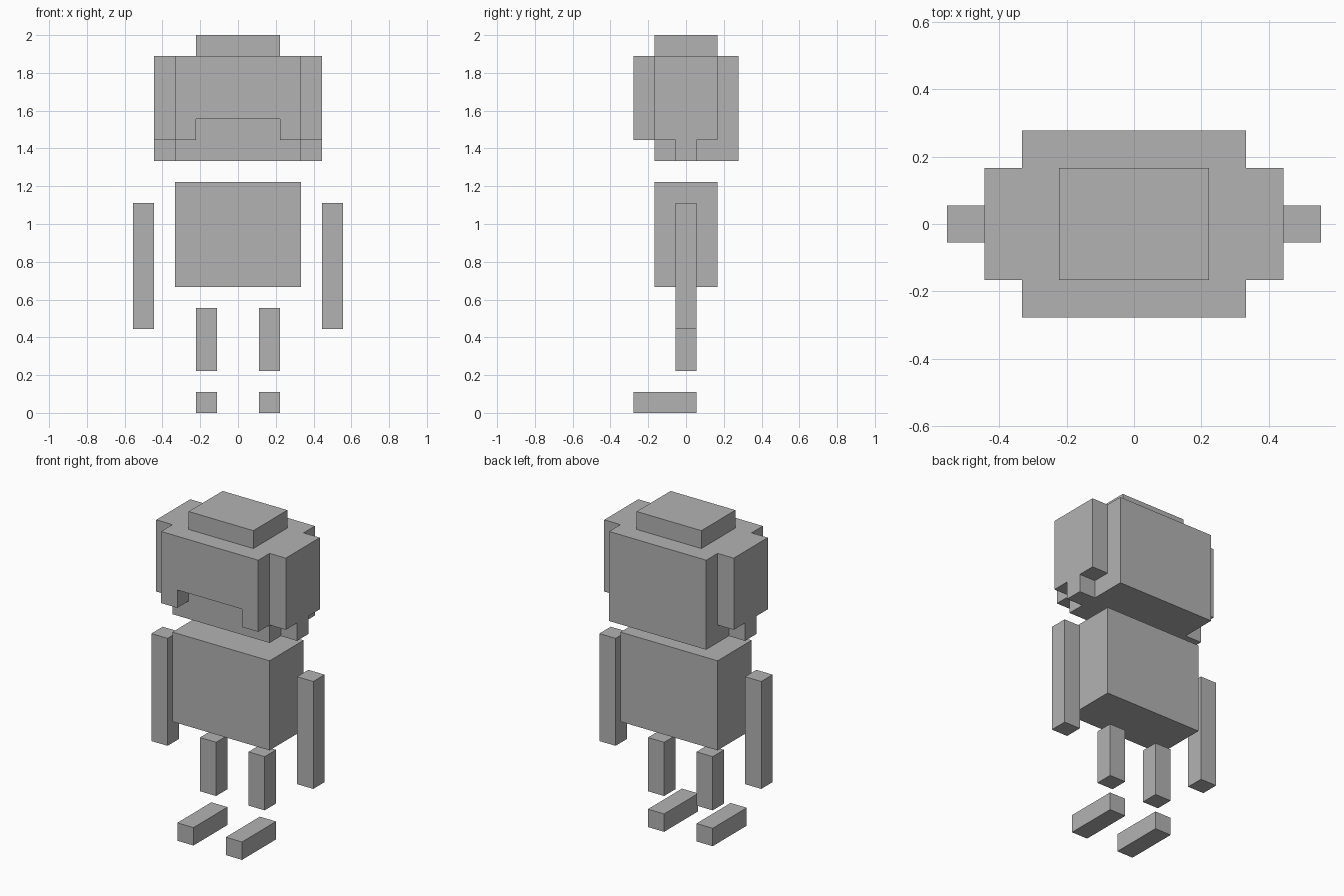
import bpy
import bmesh
from math import radians
from mathutils import Vector

U = 1 / 9  # one block of the design grid

cube = bpy.data.objects.get("Cube")
if cube:
    bpy.data.objects.remove(cube, do_unlink=True)

grey = bpy.data.materials.new("plain grey")
grey.use_nodes = True
colour = (0.45, 0.45, 0.45, 1)
grey.diffuse_color = colour
grey.node_tree.nodes["Principled BSDF"].inputs["Base Color"].default_value = colour


def block_shape(name, *boxes):
    """Fuse boxes (x, y, z ranges in blocks) into one clean outer skin."""
    cells = {(x, y, z) for xs, ys, zs in boxes
             for x in range(*xs) for y in range(*ys) for z in range(*zs)}
    bm = bmesh.new()
    for cell in cells:
        for axis in range(3):
            for side in (-1, 1):
                step = [0, 0, 0]
                step[axis] = side
                if tuple(c + s for c, s in zip(cell, step)) in cells:
                    continue
                normal = Vector(step)
                a = Vector([float(i == (axis + 1) % 3) for i in range(3)])
                b = normal.cross(a)
                # block centres in y fall on whole numbers
                mid = Vector(cell) + Vector((0.5, 0, 0.5)) + normal / 2
                corners = (-a - b, a - b, a + b, b - a)
                bm.faces.new([bm.verts.new((mid + c / 2) * U) for c in corners])
    bmesh.ops.remove_doubles(bm, verts=bm.verts, dist=U / 100)
    bmesh.ops.dissolve_limit(bm, angle_limit=radians(1),
                             verts=bm.verts, edges=bm.edges)
    bmesh.ops.recalc_face_normals(bm, faces=bm.faces)
    mesh = bpy.data.meshes.new(name)
    bm.to_mesh(mesh)
    bm.free()
    mesh.materials.append(grey)
    obj = bpy.data.objects.new(name, mesh)
    bpy.context.collection.objects.link(obj)


def pair(name, xs, ys, zs):
    """Make a left part and its mirrored right twin."""
    block_shape("left_" + name, (xs, ys, zs))
    block_shape("right_" + name, ((-xs[1], -xs[0]), ys, zs))


WIDE, DEEP, THIN = (-3, 3), (-1, 2), (0, 1)

# Head: core, back panel, top cap, notched face panel, side panels with tabs
head = [
    (WIDE, DEEP, (12, 17)),
    (WIDE, (2, 3), (12, 17)),
    ((-2, 2), DEEP, (17, 18)),
    (WIDE, (-2, -1), (14, 17)),
]
for xs in ((-3, -2), (2, 3)):
    head.append((xs, (-2, -1), (13, 14)))
for xs in ((-4, -3), (3, 4)):
    head.append((xs, DEEP, (13, 17)))
    head.append((xs, THIN, (12, 13)))
block_shape("head", *head)

# Torso and floating limbs
block_shape("torso", (WIDE, DEEP, (6, 11)))
pair("arm", (4, 5), THIN, (4, 10))
pair("leg", (1, 2), THIN, (2, 5))
pair("foot", (1, 2), (-2, 1), (0, 1))
